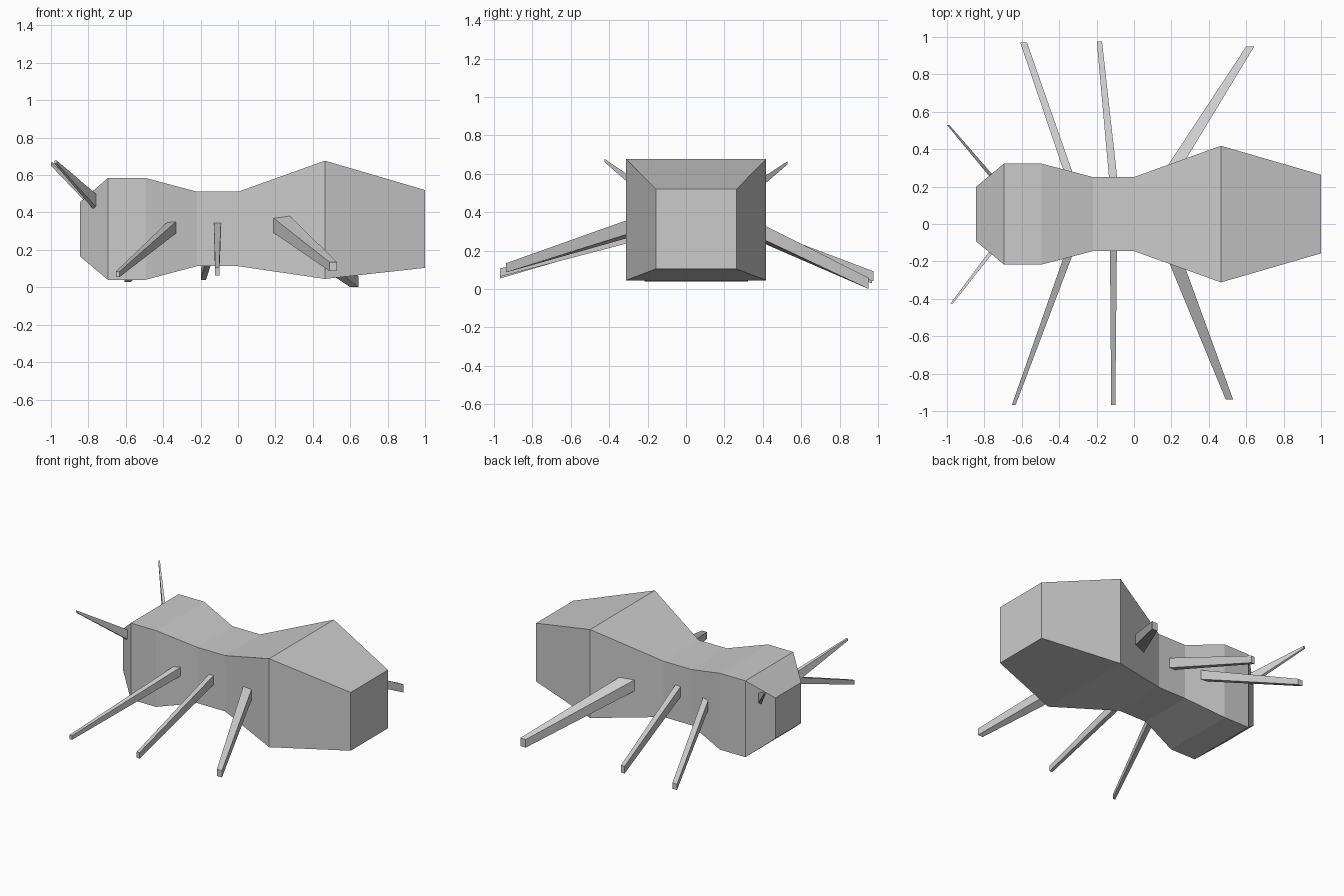
import bpy
from mathutils import Vector

if "Cube" in bpy.data.objects:
    bpy.data.objects.remove(bpy.data.objects["Cube"])

BODY_Y = 0.053  # body axis sits slightly off centre


def make(name, verts, faces):
    mesh = bpy.data.meshes.new(name)
    mesh.from_pydata(verts, [], faces)
    obj = bpy.data.objects.new(name, mesh)
    bpy.context.collection.objects.link(obj)
    return obj


def loft(name, rings):
    """Skin a chain of four-sided rings and cap both ends."""
    verts = [v for ring in rings for v in ring]
    faces = [(0, 1, 2, 3)]
    for k in range(len(rings) - 1):
        a = 4 * k
        for i in range(4):
            j = (i + 1) % 4
            faces.append((a + j, a + i, a + 4 + i, a + 4 + j))
    n = len(verts)
    faces.append((n - 1, n - 2, n - 3, n - 4))
    obj = make(name, verts, faces)
    import bmesh
    bm = bmesh.new()
    bm.from_mesh(obj.data)
    bmesh.ops.recalc_face_normals(bm, faces=bm.faces)
    bm.to_mesh(obj.data)
    bm.free()
    return obj


def limb(name, root, root_size, tip, tip_size, tilt=0.0):
    """Tapered bar; the root is pushed a little inside the body."""
    root, tip = Vector(root), Vector(tip)
    root = root + (root - tip) * 0.08
    rings = []
    for c, (w, h), t in ((root, root_size, tilt), (tip, tip_size, 0)):
        rings.append([(c.x + sx * w / 2, c.y, c.z + sz * h / 2 + sx * t)
                      for sx, sz in ((-1, -1), (1, -1), (1, 1), (-1, 1))])
    return loft(name, rings)


# Body: x, half width, bottom z, top z
sections = [
    (-0.845, 0.145, 0.165, 0.455),
    (-0.695, 0.27, 0.04, 0.585),
    (-0.495, 0.27, 0.04, 0.585),
    (-0.22, 0.198, 0.113, 0.511),
    (0.0, 0.198, 0.113, 0.511),
    (0.465, 0.365, 0.045, 0.677),
    (1.0, 0.21, 0.104, 0.52),
]
loft("body", [[(x, BODY_Y - w, lo), (x, BODY_Y + w, lo),
               (x, BODY_Y + w, hi), (x, BODY_Y - w, hi)]
              for x, w, lo, hi in sections])

# Legs: name, root, root size, tip, tip size, root tilt
legs = [
    ("near_front_leg", (-0.355, -0.178, 0.318), (0.045, 0.065),
     (-0.643, -0.968, 0.07), (0.02, 0.03), 0.0),
    ("near_middle_leg", (-0.11, -0.145, 0.312), (0.038, 0.065),
     (-0.111, -0.968, 0.085), (0.022, 0.042), 0.0),
    ("near_rear_leg", (0.233, -0.225, 0.338), (0.078, 0.08),
     (0.51, -0.938, 0.11), (0.04, 0.048), 0.012),
    ("far_front_leg", (-0.355, 0.287, 0.315), (0.045, 0.07),
     (-0.59, 0.97, 0.05), (0.036, 0.042), 0.0),
    ("far_middle_leg", (-0.112, 0.25, 0.33), (0.045, 0.075),
     (-0.185, 0.977, 0.066), (0.028, 0.052), 0.0),
    ("far_rear_leg", (0.233, 0.335, 0.318), (0.078, 0.08),
     (0.622, 0.95, 0.03), (0.043, 0.058), 0.012),
]
for args in legs:
    limb(*args)

# Antennae
limb("near_antenna", (-0.767, -0.155, 0.46), (0.026, 0.075),
     (-0.975, -0.425, 0.67), (0.012, 0.016))
limb("far_antenna", (-0.767, 0.262, 0.455), (0.026, 0.075),
     (-0.994, 0.53, 0.658), (0.012, 0.016))
